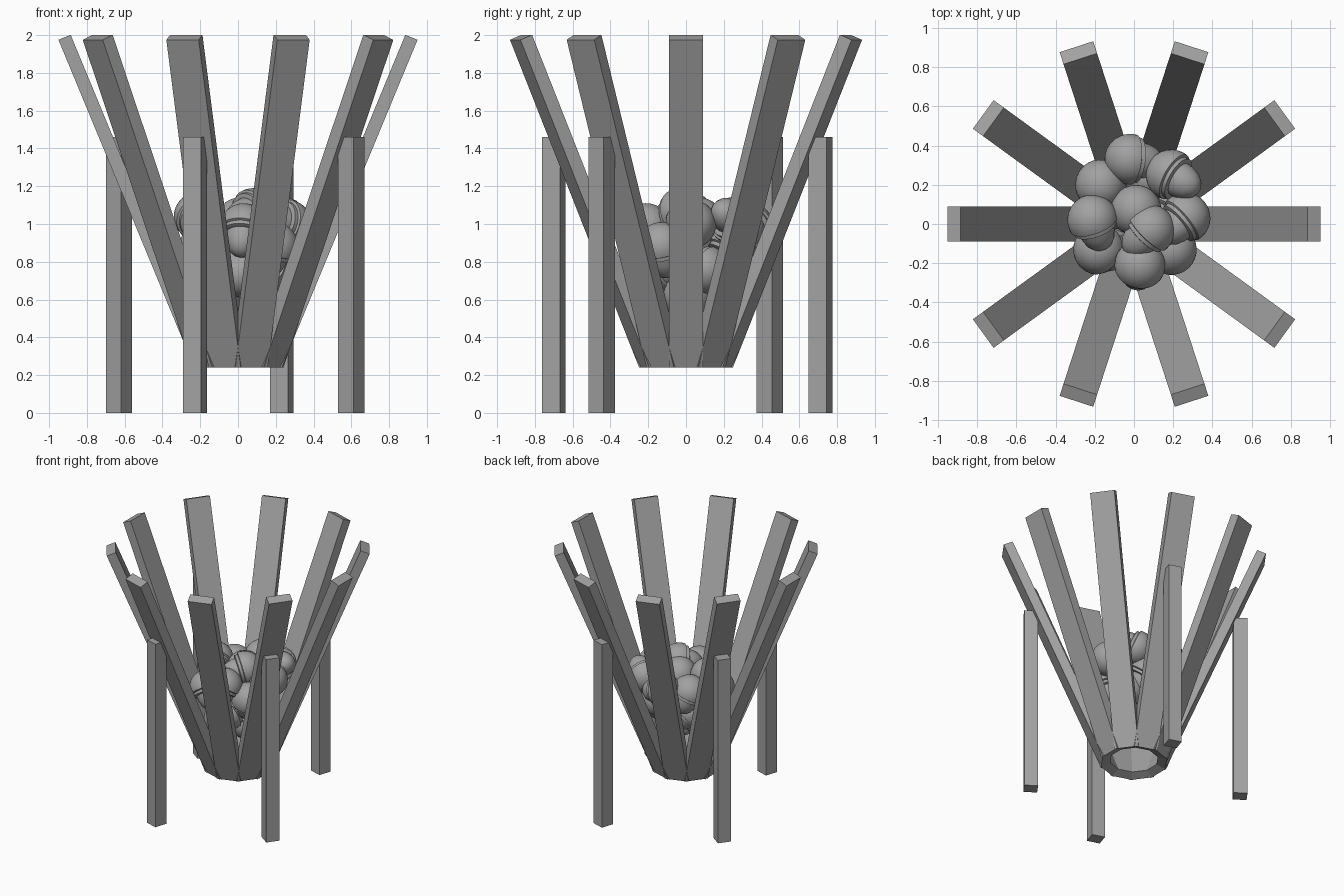
import bpy, bmesh, math
from mathutils import Vector, Matrix

cube = bpy.data.objects.get("Cube")
if cube:
    bpy.data.objects.remove(cube, do_unlink=True)

# Single matte grey
grey = bpy.data.materials.new("matte grey")
grey.use_nodes = True
colour = (0.36, 0.36, 0.36, 1)
grey.diffuse_color = colour
grey.node_tree.nodes["Principled BSDF"].inputs["Base Color"].default_value = colour


def add_object(name, mesh, matrix):
    obj = bpy.data.objects.new(name, mesh)
    bpy.context.collection.objects.link(obj)
    obj.matrix_world = matrix
    return obj


def box_mesh(name, size):
    """Box with its -z face centred on the origin."""
    bm = bmesh.new()
    bmesh.ops.create_cube(bm, size=1)
    bmesh.ops.translate(bm, verts=bm.verts, vec=(0, 0, 0.5))
    bmesh.ops.scale(bm, verts=bm.verts, vec=size)
    mesh = bpy.data.meshes.new(name)
    bm.to_mesh(mesh)
    bm.free()
    mesh.materials.append(grey)
    return mesh


def turn(degrees, axis="Z"):
    return Matrix.Rotation(math.radians(degrees), 4, axis)


# Ten flared slats forming the basket
THICK, LEAN = 0.07, 22.5
slat = box_mesh("slat", (THICK, 0.18, 1.878))
for i in range(10):
    place = (turn(36 * i) @ Matrix.Translation((0.232, 0, 0.24))
             @ turn(LEAN, "Y") @ Matrix.Translation((-THICK / 2, 0, 0)))
    add_object(f"slat_{i + 1}", slat, place)

# Four square legs, each turned to match the slat it carries
leg = box_mesh("leg", (0.1, 0.1, 1.46))
for name, angle, x, y in (("front_right", 252, -0.228, -0.70),
                          ("front_left", 324, 0.60, -0.447),
                          ("back_left", 72, 0.232, 0.712),
                          ("back_right", 144, -0.63, 0.443)):
    add_object(f"leg_{name}", leg, Matrix.Translation((x, y, 0)) @ turn(angle))


# Acorn: round cap, stepped rim and tapering nut, turned on z
def acorn_mesh():
    R = 0.13
    dome = [(R * math.sin(t), -R * math.cos(t))
            for t in (math.pi / 2 * k / 8 for k in range(9))]
    rim = [(0.128, 0.02), (0.115, 0.025), (0.115, 0.045), (0.1, 0.05)]
    nut = [(0.092, 0.05), (0.088, 0.085), (0.074, 0.125),
           (0.05, 0.155), (0.025, 0.17), (0, 0.175)]
    bm = bmesh.new()
    verts = [bm.verts.new((r, 0, z)) for r, z in dome + rim + nut]
    edges = [bm.edges.new(pair) for pair in zip(verts, verts[1:])]
    bmesh.ops.spin(bm, geom=verts + edges, cent=(0, 0, 0), axis=(0, 0, 1),
                   angle=math.tau, steps=28, use_duplicate=False)
    bmesh.ops.remove_doubles(bm, verts=bm.verts, dist=0.0005)
    bmesh.ops.recalc_face_normals(bm, faces=bm.faces)
    mesh = bpy.data.meshes.new("acorn")
    bm.to_mesh(mesh)
    bm.free()
    mesh.materials.append(grey)
    return mesh


# Heap of acorns: centre, then the direction the nut points
heap = [
    ((-0.02, 0.33, 0.99), (0.9, -0.1, -0.3)),
    ((0.19, 0.25, 1.02), (0.7, -0.4, 0.35)),
    ((0.26, 0.03, 1.00), (-0.6, -0.5, 0.2)),
    ((-0.21, 0.02, 1.04), (0.3, -0.8, -0.4)),
    ((0.08, -0.03, 1.06), (-0.6, -0.6, -0.2)),
    ((0.03, -0.21, 0.98), (-0.1, -0.5, -0.8)),
    ((-0.17, 0.20, 0.96), (0.3, 0.3, -0.9)),
    ((-0.18, -0.13, 0.88), (0.5, -0.3, -0.7)),
    ((0.01, 0.07, 1.01), (0, 0.2, -0.9)),
    ((0.19, -0.13, 0.88), (-0.3, 0.2, -0.9)),
    ((0.02, -0.15, 0.74), (0.3, 0.6, 0.3)),
    ((-0.12, 0.10, 0.76), (0.5, 0.2, -0.6)),
    ((0.14, 0.10, 0.76), (-0.3, -0.6, 0.4)),
    ((0.08, 0.01, 0.62), (-0.8, 0.3, -0.2)),
    ((-0.10, -0.06, 0.63), (0.3, 0.8, 0.1)),
    ((0.08, 0.24, 0.86), (0.2, -0.5, -0.7)),
]
acorn = acorn_mesh()
acorns = []
for i, (centre, aim) in enumerate(heap):
    spin = Vector(aim).to_track_quat("Z", "Y").to_matrix().to_4x4()
    acorns.append(add_object(f"acorn_{i + 1}", acorn, Matrix.Translation(centre) @ spin))

# Smooth the turned surface while keeping the rim crisp
bpy.ops.object.select_all(action="DESELECT")
acorns[0].select_set(True)
bpy.context.view_layer.objects.active = acorns[0]
bpy.ops.object.shade_smooth_by_angle(angle=math.radians(40))
